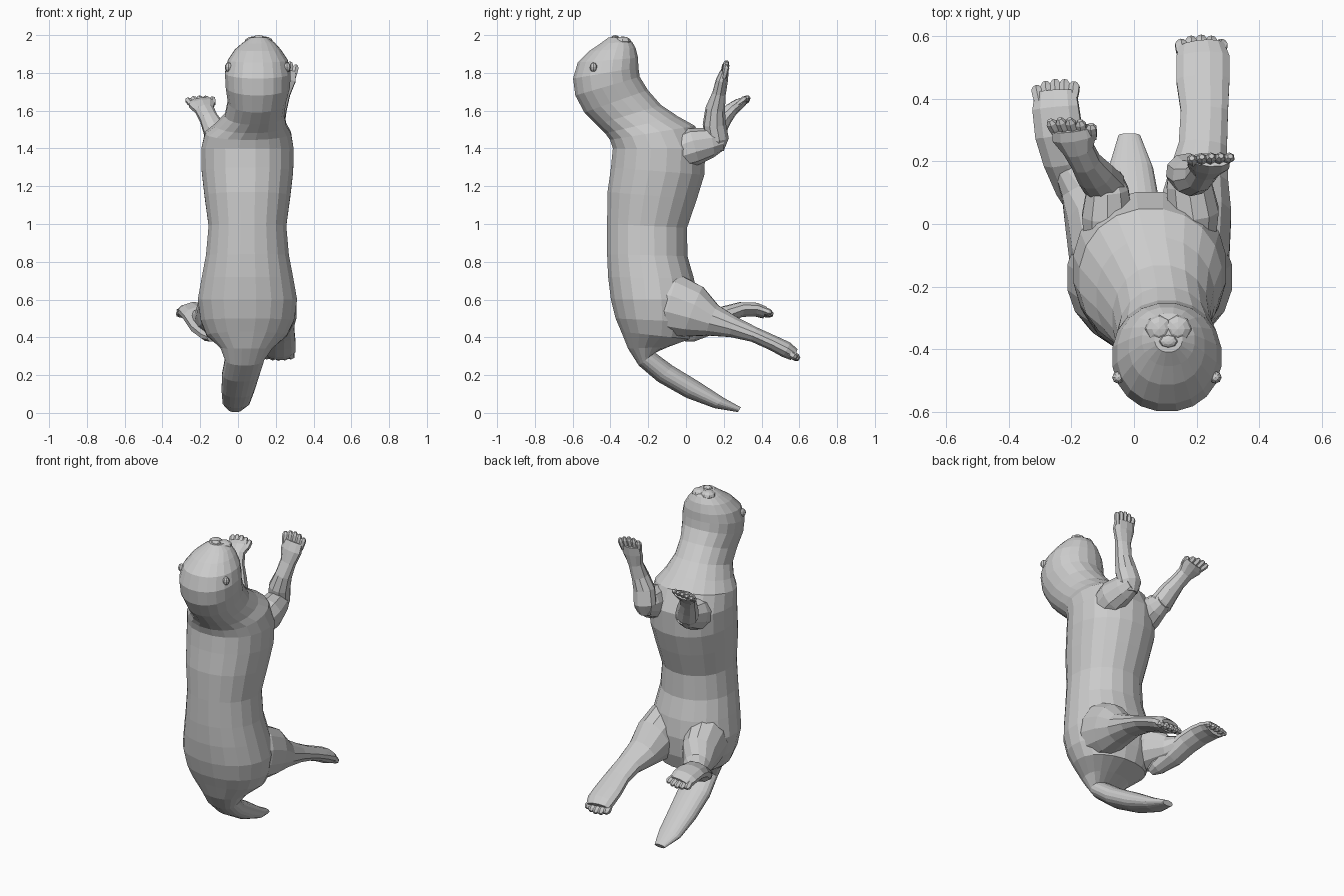
import bpy, bmesh, math
from mathutils import Vector


def loft(name, rings, sides=18, power=1.0):
    """Skin elliptical rings (centre, half-axis u, half-axis v), closing both ends."""
    bm = bmesh.new()
    loops = []
    for c, u, v in rings:
        loop = []
        for i in range(sides):
            a = 2 * math.pi * (i + 0.5) / sides
            ca, sa = math.cos(a), math.sin(a)
            loop.append(bm.verts.new(c + u * math.copysign(abs(ca) ** power, ca)
                                     + v * math.copysign(abs(sa) ** power, sa)))
        loops.append(loop)
    for a, b in zip(loops, loops[1:]):
        for i in range(sides):
            j = (i + 1) % sides
            bm.faces.new((a[i], a[j], b[j], b[i]))
    for loop, (c, u, v) in ((loops[0], rings[0]), (loops[-1], rings[-1])):
        tip = bm.verts.new(c)
        for i in range(sides):
            bm.faces.new((loop[i], loop[(i + 1) % sides], tip))
    bmesh.ops.recalc_face_normals(bm, faces=bm.faces)
    mesh = bpy.data.meshes.new(name)
    bm.to_mesh(mesh)
    bm.free()
    ob = bpy.data.objects.new(name, mesh)
    bpy.context.collection.objects.link(ob)
    return ob


def limb(name, path, wide, sides=10):
    """Path entries: x, y, z, half width, half thickness. 'wide' is the flat direction."""
    pts = [Vector(p[:3]) for p in path]
    rings = []
    for i, p in enumerate(path):
        t = (pts[min(i + 1, len(pts) - 1)] - pts[max(i - 1, 0)]).normalized()
        u = Vector(wide)
        u = (u - t * u.dot(t)).normalized()
        rings.append((pts[i], u * p[3], t.cross(u) * p[4]))
    return loft(name, rings, sides)


def toes(name, base, forward, across, spread, count=5, r=0.019):
    """A fan of short digits; the middle ones reach furthest."""
    base, f, s = Vector(base), Vector(forward), Vector(across).normalized()
    for k in range(count):
        q = 2 * k / (count - 1) - 1
        a = base + s * q * spread * 0.85 - f * 0.6
        b = base + s * q * spread + f * (1 - 0.3 * q * q)
        limb(f"{name}_{k + 1}", [(*a.lerp(b, w), r * m, r * m * 0.9)
                                 for w, m in ((0, .8), (.45, 1), (.8, 1), (1, .5))], s, 6)


def ball(name, loc, scale):
    bpy.ops.mesh.primitive_uv_sphere_add(segments=8, ring_count=6, location=loc)
    ob = bpy.context.object
    ob.name, ob.scale = name, scale


# Trunk from tail tip to muzzle: back y,z / belly y,z / centre x / half width
profile = [
    (.275, .004, .29, .03, -.015, .035), (.15, .025, .20, .08, -.01, .072),
    (.0, .08, .07, .165, .0, .088), (-.15, .165, -.07, .25, .015, .10),
    (-.25, .25, -.165, .32, .035, .105), (-.308, .34, -.09, .35, .045, .14),
    (-.345, .43, .02, .39, .047, .215), (-.375, .50, .05, .48, .05, .25),
    (-.40, .60, .06, .60, .05, .266), (-.415, .72, .045, .71, .05, .245),
    (-.42, .84, .01, .83, .05, .222), (-.42, 1.0, .008, .98, .05, .208),
    (-.418, 1.17, .06, 1.13, .05, .23), (-.40, 1.30, .10, 1.26, .05, .245),
    (-.39, 1.40, .105, 1.40, .05, .247), (-.405, 1.445, .05, 1.52, .053, .23),
    (-.43, 1.48, -.04, 1.57, .068, .19), (-.475, 1.525, -.13, 1.63, .088, .158),
    (-.54, 1.59, -.20, 1.71, .10, .155), (-.588, 1.68, -.243, 1.78, .105, .172),
    (-.60, 1.77, -.25, 1.83, .105, .176), (-.575, 1.855, -.252, 1.88, .105, .16),
    (-.515, 1.915, -.265, 1.932, .105, .122), (-.455, 1.955, -.285, 1.965, .11, .085),
    (-.41, 1.988, -.325, 1.984, .11, .045)]
rings = []
for yb, zb, yf, zf, xc, hw in profile:
    back, front = Vector((xc, yb, zb)), Vector((xc, yf, zf))
    rings.append(((back + front) / 2, Vector((hw, 0, 0)), (front - back) / 2))
loft("body_head_and_tail", rings, 20, 0.94)

# Face
for side in (-1, 1):
    ball("eye", (.107 + side * .066, -.432, 1.932), (.018, .016, .014))
    ball("ear", (.105 + side * .155, -.49, 1.83), (.02, .02, .025))
    ball("cheek", (.11 + side * .03, -.335, 1.965), (.045, .045, .028))
ball("nose", (.11, -.375, 1.987), (.03, .02, .013))

# Right hind leg, stretched out
limb("right_hind_leg", [
    (.17, -.20, .60, .10, .13), (.185, -.08, .575, .125, .17), (.195, .04, .535, .12, .145),
    (.205, .14, .49, .10, .088), (.22, .25, .455, .08, .058), (.225, .36, .415, .078, .042),
    (.22, .46, .37, .088, .042), (.22, .53, .335, .088, .045), (.215, .57, .31, .075, .035)],
    (1, 0, 0), 12)
toes("right_hind_toe", (.215, .555, .312), (0, .045, -.028), (1, 0, 0), .066, 5, .023)

# Left hind leg, folded with a long flat foot
limb("left_thigh", [
    (-.06, -.20, .62, .10, .13), (-.09, -.08, .58, .12, .16), (-.12, .03, .53, .105, .13),
    (-.16, .12, .50, .08, .075), (-.20, .19, .51, .06, .045)], (1, -.3, 0), 12)
limb("left_hind_foot", [
    (-.135, -.01, .40, .03, .025), (-.145, .03, .415, .055, .04), (-.18, .12, .46, .075, .05),
    (-.215, .21, .52, .08, .048), (-.24, .29, .547, .08, .04), (-.25, .37, .547, .078, .036),
    (-.25, .42, .53, .07, .03)], (1, .2, .15))
toes("left_hind_toe", (-.25, .415, .535), (-.002, .045, -.018), (1, .1, .1), .062, 5, .02)

# Right arm: bent at the elbow, paw raised
limb("right_upper_arm", [
    (.19, -.08, 1.37, .07, .09), (.19, .04, 1.41, .085, .10), (.175, .13, 1.43, .075, .08),
    (.165, .19, 1.44, .055, .05)], (1, 0, 0))
limb("right_forearm", [
    (.165, .16, 1.39, .045, .04), (.17, .165, 1.45, .07, .062), (.185, .15, 1.53, .065, .062),
    (.21, .155, 1.61, .05, .052), (.228, .175, 1.69, .05, .036), (.238, .19, 1.76, .07, .032),
    (.242, .205, 1.81, .068, .022)], (1, -.1, -.2))
toes("right_finger", (.243, .205, 1.81), (.005, .012, .055), (1, .05, -.1), .062, 5, .018)

# Left arm: reaching forward and outward
limb("left_upper_arm", [
    (-.08, -.08, 1.37, .08, .09), (-.085, .03, 1.40, .085, .095), (-.085, .11, 1.42, .07, .075),
    (-.09, .16, 1.43, .05, .045)], (1, 0, 0))
limb("left_forearm", [
    (-.085, .10, 1.38, .045, .04), (-.095, .125, 1.43, .07, .06), (-.125, .16, 1.50, .062, .055),
    (-.155, .20, 1.56, .05, .045), (-.178, .24, 1.605, .052, .036),
    (-.19, .28, 1.635, .075, .03), (-.195, .305, 1.65, .07, .022)], (1, .1, .1))
toes("left_finger", (-.195, .30, 1.648), (-.012, .036, .026), (1, -.1, .05), .066, 5, .018)
